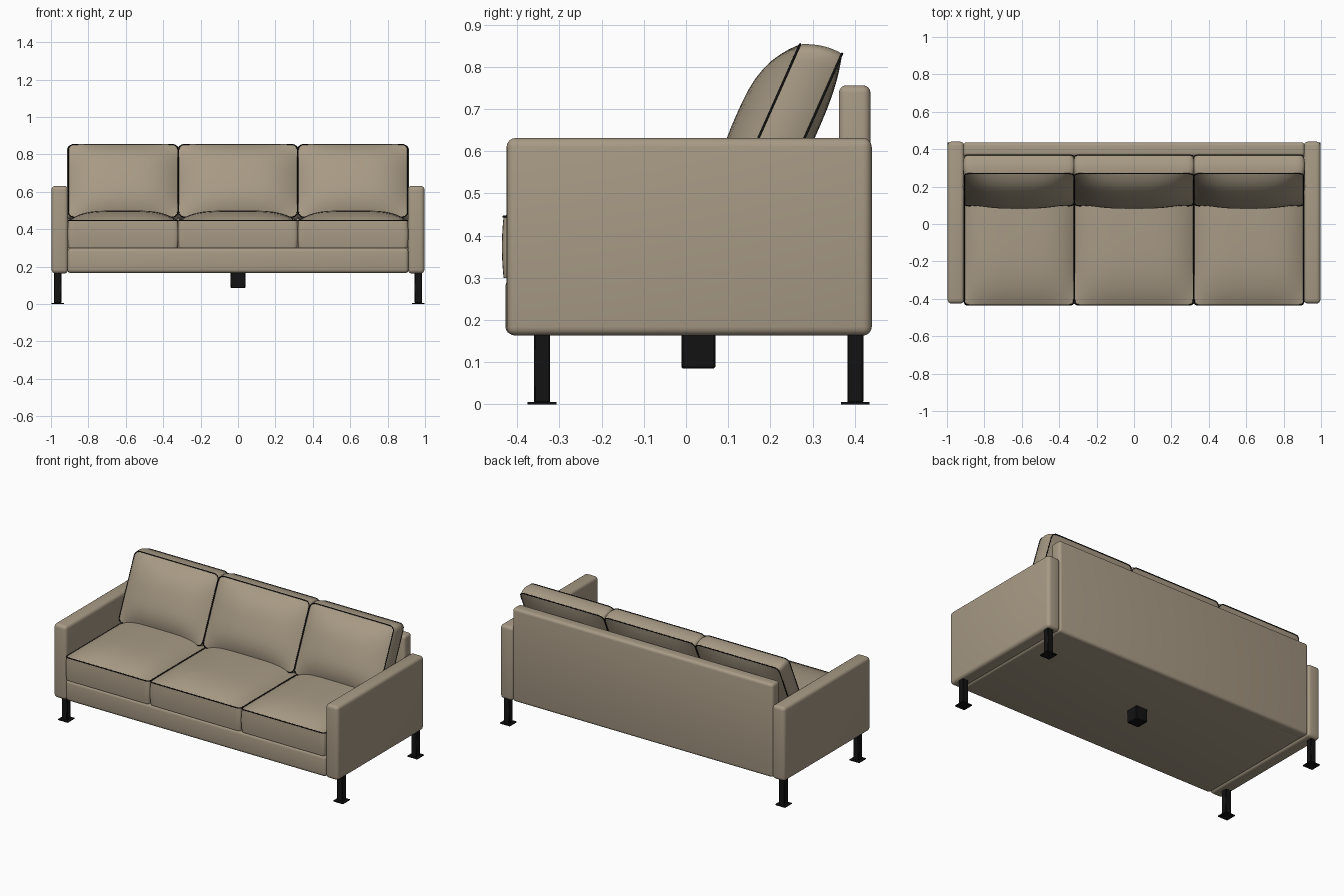
import bpy, bmesh, math
from mathutils import Vector, Matrix

if "Cube" in bpy.data.objects:
    bpy.data.objects.remove(bpy.data.objects["Cube"])

def material(name, rgb):
    m = bpy.data.materials.new(name)
    m.diffuse_color = (*rgb, 1)
    m.use_nodes = True
    m.node_tree.nodes["Principled BSDF"].inputs["Base Color"].default_value = m.diffuse_color
    return m

FABRIC = material("taupe fabric", (0.39, 0.325, 0.235))
BLACK = material("black", (0.006, 0.006, 0.006))

def finish(name, bm, mat):
    bmesh.ops.recalc_face_normals(bm, faces=bm.faces)
    me = bpy.data.meshes.new(name)
    bm.to_mesh(me)
    bm.free()
    me.materials.append(mat)
    ob = bpy.data.objects.new(name, me)
    bpy.context.collection.objects.link(ob)
    return ob

def smooth(ob, angle=40):
    bpy.ops.object.select_all(action='DESELECT')
    ob.select_set(True)
    bpy.context.view_layer.objects.active = ob
    bpy.ops.object.shade_smooth_by_angle(angle=math.radians(angle))

def box(name, lo, hi, mat, r=0.0, seg=4):
    """Box between two corners with rounded edges."""
    lo, hi = Vector(lo), Vector(hi)
    bm = bmesh.new()
    bmesh.ops.create_cube(bm, size=1)
    for v in bm.verts:
        v.co = (lo + hi) / 2 + v.co * (hi - lo)
    if r:
        bmesh.ops.bevel(bm, geom=bm.edges[:], offset=r, segments=seg,
                        profile=0.5, affect='EDGES')
    ob = finish(name, bm, mat)
    smooth(ob)
    return ob

def rounded(u, v, A, B, r):
    """Map the square [-1,1]^2 to a rounded rectangle."""
    a, b = abs(u) * A, abs(v) * B
    qa, qb = a - (A - r), b - (B - r)
    if qa > 0 and qb > 0:
        s = max(qa, qb) / math.hypot(qa, qb)
        a, b = A - r + qa * s, B - r + qb * s
    return math.copysign(a, u), math.copysign(b, v)

def cushion(name, A, B, C, top, bottom, power, bulge, shear, mat4, pipes, r=0.03):
    """Boxed cushion: half sizes A, B, C, crowned on +C and -C, piped seams."""
    bm = bmesh.new()
    bmesh.ops.create_cube(bm, size=2)
    bmesh.ops.subdivide_edges(bm, edges=bm.edges[:], cuts=19, use_grid_fill=True)
    for p in bm.verts:
        u, v = (math.sin(t * math.pi / 2) for t in p.co[:2])
        c = p.co.z
        a, b = rounded(u, v, A, B, r)
        k = bulge * (1 - c * c)
        a, b = a * (1 + k / A), b * (1 + k / B)
        crown = (1 - abs(u) ** power) * (1 - abs(v) ** power)
        z = c * C
        if c > 0.999:
            z += top * crown
        elif c < -0.999:
            z -= bottom * crown
        p.co = mat4 @ Vector((a, b - shear * (c - 1) / 2, z))
    ob = finish(name, bm, FABRIC)
    smooth(ob, 50)

    # seam piping around the cushion rim
    n = 24
    s = [math.sin((i / n * 2 - 1) * math.pi / 2) for i in range(n)]
    rim = ([(t, -1) for t in s] + [(1, t) for t in s]
           + [(-t, 1) for t in s] + [(-1, -t) for t in s])
    for c in pipes:
        cu = bpy.data.curves.new(name + "_piping", 'CURVE')
        cu.dimensions = '3D'
        cu.bevel_depth = 0.003
        cu.bevel_resolution = 1
        sp = cu.splines.new('POLY')
        sp.points.add(len(rim) - 1)
        sp.use_cyclic_u = True
        for pt, (u, v) in zip(sp.points, rim):
            a, b = rounded(u, v, A, B, r)
            pt.co = (*(mat4 @ Vector((a, b - shear * (c - 1) / 2, c * C))), 1)
        cu.materials.append(BLACK)
        bpy.context.collection.objects.link(bpy.data.objects.new(name + "_piping", cu))

# frame: base with front rail, backrest, arms
box("base", (-0.912, -0.428, 0.165), (0.912, 0.42, 0.299), FABRIC, 0.02)
box("backrest", (-0.912, 0.362, 0.165), (0.912, 0.437, 0.756), FABRIC, 0.018)
for side, s in (("left", -1), ("right", 1)):
    x0, x1 = sorted((s * 0.908, s * 0.997))
    box(side + "_arm", (x0, -0.425, 0.163), (x1, 0.44, 0.631), FABRIC, 0.021)

# cushions: three seats and three leaning backs
front_up = Vector((0, 0.406, 0.914)).normalized()
front_out = Vector((0, -front_up.z, front_up.y))
for side, x0, x1 in (("left", -0.907, -0.322), ("middle", -0.317, 0.317),
                     ("right", 0.322, 0.907)):
    xc, A = (x0 + x1) / 2, (x1 - x0) / 2
    seat = Matrix.Translation((xc, -0.034, 0.3725))
    cushion(side + "_seat_cushion", A, 0.398, 0.0725, 0.055, 0, 4, 0.004, 0,
            seat, (1,), 0.02)
    L = 0.425
    mid = Vector((xc, 0.27, 0.853)) - front_up * (L / 2) - front_out * 0.05
    lean = Matrix((Vector((1, 0, 0)), front_up, front_out)).transposed().to_4x4()
    lean.translation = mid
    cushion(side + "_back_cushion", A, L / 2, 0.05, 0.07, 0.022, 3, 0.008, 0.02,
            lean, (1, -1))

# steel legs with foot plates, and the centre support
for sx, side in ((-1, "left"), (1, "right")):
    for y, end in ((-0.341, "front"), (0.401, "back")):
        x = sx * 0.964
        box(f"{end}_{side}_leg", (x - 0.019, y - 0.019, 0.004),
            (x + 0.019, y + 0.019, 0.17), BLACK, 0.003, 1)
        box(f"{end}_{side}_foot_plate", (x - 0.034, y - 0.034, 0),
            (x + 0.034, y + 0.034, 0.006), BLACK)
box("centre_support", (-0.04, -0.011, 0.085), (0.04, 0.07, 0.17), BLACK, 0.004, 1)
